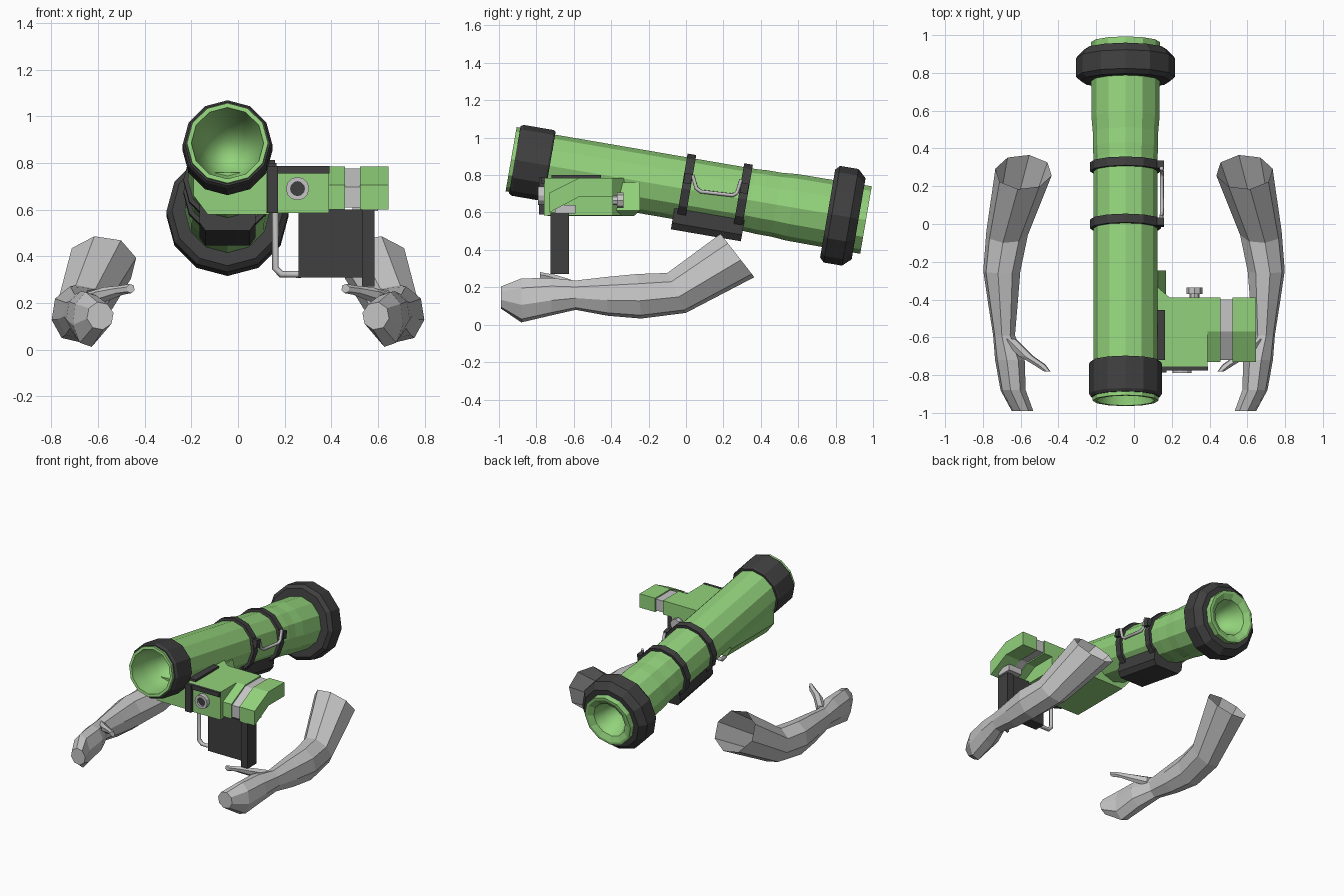
import bpy, bmesh, math
from mathutils import Matrix, Vector

if "Cube" in bpy.data.objects:
    bpy.data.objects.remove(bpy.data.objects["Cube"])


def material(name, rgb):
    m = bpy.data.materials.new(name)
    m.diffuse_color = (*rgb, 1)
    m.use_nodes = True
    m.node_tree.nodes["Principled BSDF"].inputs["Base Color"].default_value = m.diffuse_color
    return m


GREEN = material("green", (0.29, 0.65, 0.20))
DARK = material("charcoal", (0.05, 0.05, 0.05))
GREY = material("light_grey", (0.56, 0.56, 0.56))

# Launch tube frame: local y runs along the tube from its front end
TUBE = Matrix.Translation((-0.045, -0.935, 0.885)) @ Matrix.Rotation(math.radians(-9.73), 4, 'X')
ID = Matrix.Identity(4)


def build(name, verts, faces, mat, M=ID, smooth=None):
    me = bpy.data.meshes.new(name)
    me.from_pydata([M @ Vector(v) for v in verts], [], faces)
    me.materials.append(mat)
    bm = bmesh.new()
    bm.from_mesh(me)
    for i, f in enumerate(bm.faces):
        f.smooth = bool(smooth and smooth(i))
    bmesh.ops.remove_doubles(bm, verts=bm.verts, dist=0.0001)
    bmesh.ops.recalc_face_normals(bm, faces=bm.faces)
    bm.to_mesh(me)
    bm.free()
    ob = bpy.data.objects.new(name, me)
    bpy.context.collection.objects.link(ob)
    return ob


def loft(name, rings, mat, M=ID, cap0=True, cap1=True, smooth=None):
    n = len(rings[0])
    verts = [v for r in rings for v in r]
    faces = [(k * n + i, k * n + (i + 1) % n, (k + 1) * n + (i + 1) % n, (k + 1) * n + i)
             for k in range(len(rings) - 1) for i in range(n)]
    if cap0:
        faces.append(tuple(range(n)))
    if cap1:
        faces.append(tuple(range(len(verts) - n, len(verts))))
    return build(name, verts, faces, mat, M, smooth)


def lathe(name, profile, mat, M=TUBE, n=12, smooth=None):
    rings = [[(max(r, 1e-6) * math.sin(2 * math.pi * i / n), t, max(r, 1e-6) * math.cos(2 * math.pi * i / n))
              for i in range(n)] for t, r in profile]
    return loft(name, rings, mat, M, False, False, smooth)


def slab(name, profile, x0, x1, mat, M=ID):
    """Extrude a (y, z) profile along x."""
    return loft(name, [[(x, y, z) for y, z in profile] for x in (x0, x1)], mat, M)


def box(name, x0, x1, y0, y1, z0, z1, mat, M=ID):
    return slab(name, [(y0, z0), (y1, z0), (y1, z1), (y0, z1)], x0, x1, mat, M)


def rod(name, pts, r, mat):
    cu = bpy.data.curves.new(name, 'CURVE')
    cu.dimensions = '3D'
    cu.bevel_depth = r
    cu.bevel_resolution = 1
    cu.use_fill_caps = True
    s = cu.splines.new('POLY')
    s.points.add(len(pts) - 1)
    for p, co in zip(s.points, pts):
        p.co = (*co, 1)
    cu.materials.append(mat)
    ob = bpy.data.objects.new(name, cu)
    bpy.context.collection.objects.link(ob)
    bpy.ops.object.select_all(action='DESELECT')
    ob.select_set(True)
    bpy.context.view_layer.objects.active = ob
    bpy.ops.object.convert(target='MESH')


# Launch tube with a hollow bowl at each end
lathe("launch_tube", [
    (0.30, 0), (0.28, 0.06), (0.21, 0.11), (0.11, 0.14), (0, 0.155), (0, 0.174), (0.2, 0.174),
    (0.21, 0.169), (1.30, 0.169), (1.36, 0.173), (1.44, 0.173), (1.52, 0.18), (1.9, 0.183), (1.925, 0.183),
    (1.925, 0.165), (1.905, 0.125), (1.84, 0.10), (1.77, 0.06), (1.75, 0)],
    GREEN, smooth=lambda i: i < 48 or i >= 180)

# End bumpers and clamp rings
lathe("front_bumper", [(0.02, 0.165), (0.02, 0.182), (0.035, 0.192), (0.2, 0.192), (0.21, 0.185), (0.21, 0.16)], DARK)
lathe("rear_bumper", [(1.717, 0.17), (1.717, 0.238), (1.74, 0.262), (1.84, 0.262), (1.885, 0.22), (1.885, 0.17)], DARK)
for i, t in enumerate((0.925, 1.232)):
    lathe(f"clamp_ring_{i}", [(t, 0.16), (t, 0.189), (t + 0.047, 0.189), (t + 0.047, 0.16)], DARK)
    box(f"clamp_lug_{i}", 0.165, 0.203, t + 0.003, t + 0.044, 0.03, 0.085, DARK, TUBE)

# Carry handle on the right side of the tube
rod("carry_handle", [(0.145, 0.035, 0.80), (0.148, 0.055, 0.73), (0.148, 0.08, 0.712), (0.148, 0.25, 0.692),
                     (0.148, 0.272, 0.705), (0.145, 0.295, 0.775)], 0.011, GREY)

# Shoulder pad under the tube, bevelled along the bottom
pad = [(-0.12, -0.11), (-0.12, -0.19), (-0.095, -0.225), (0.095, -0.225), (0.12, -0.19), (0.12, -0.11)]
loft("shoulder_pad", [[(x, t, z) for x, z in pad] for t in (0.905, 1.285)], DARK, TUBE)

# Green cradle joining tube and sight unit
cradle = [(-0.19, 0.76), (-0.19, 0.66), (-0.13, 0.58), (0.13, 0.58), (0.17, 0.61), (0.13, 0.76)]
loft("cradle", [[(x, y + (0.035 if z > 0.6 and y > -0.5 else 0), z) for x, z in cradle]
                for y in (-0.74, -0.28)], GREEN)

# Sight unit body
plan = [(0.12, -0.76), (0.39, -0.76), (0.39, -0.39), (0.19, -0.39), (0.12, -0.33)]
loft("sight_body", [[(x, y, z) for x, y in plan] for z in (0.585, 0.785)], GREEN)
box("side_plate", 0.115, 0.165, -0.72, -0.455, 0.60, 0.80, DARK)
box("front_frame_side", 0.125, 0.172, -0.785, -0.755, 0.588, 0.787, DARK)
box("front_frame_top", 0.172, 0.392, -0.775, -0.755, 0.755, 0.787, DARK)


# Bent visor sections at the outer end
def visor(o):
    return [(-0.73 + o, 0.60 + o), (-0.73 + o, 0.705 - o), (-0.57, 0.785 - o), (-0.39 - o, 0.785 - o),
            (-0.39 - o, 0.685 + o), (-0.57, 0.685 + o)]


slab("visor_inner", visor(0), 0.385, 0.458, GREEN)
slab("visor_band", visor(0.009), 0.455, 0.525, GREY)
slab("visor_outer", visor(0), 0.522, 0.645, GREEN)

# Front lens and rear knob
lens = Matrix.Translation((0.255, -0.79, 0.69))
lathe("lens_ring", [(0.04, 0.05), (0, 0.05), (0, 0.03), (0.02, 0.03)], GREY, lens)
lathe("lens_glass", [(0.015, 0), (0.015, 0.031)], DARK, lens)
knob = Matrix.Translation((0.32, -0.40, 0.665))
lathe("rear_knob", [(0, 0.026), (0.03, 0.026), (0.03, 0.042), (0.065, 0.042), (0.065, 0)], GREY, knob, 8)

# Grip block, its end column and the guard loop
box("grip_block", 0.26, 0.535, -0.715, -0.635, 0.31, 0.60, DARK)
box("grip_column", 0.53, 0.585, -0.725, -0.625, 0.27, 0.60, DARK)
box("grip_mount", 0.49, 0.60, -0.70, -0.59, 0.595, 0.64, GREY)
rod("guard_loop", [(0.16, -0.675, 0.60), (0.16, -0.675, 0.35), (0.185, -0.675, 0.323), (0.27, -0.675, 0.323)], 0.015, GREY)

# Arm cross-sections: x, y, z, half width, half height, tilt
ARM = [(0.585, 0.275, 0.37, 0.152, 0.15, 38), (0.672, -0.05, 0.17, 0.112, 0.12, 25),
       (0.70, -0.25, 0.152, 0.10, 0.122, 5), (0.694, -0.42, 0.152, 0.08, 0.106, 0),
       (0.688, -0.59, 0.158, 0.059, 0.08, 0), (0.657, -0.72, 0.15, 0.08, 0.102, 0),
       (0.64, -0.88, 0.13, 0.068, 0.12, 0), (0.59, -0.99, 0.145, 0.058, 0.06, 0)]
THUMB = [(0.66, -0.61, 0.20, 0.04, 0.04, 0), (0.57, -0.70, 0.238, 0.04, 0.03, 0),
         (0.50, -0.745, 0.255, 0.034, 0.02, 0), (0.46, -0.78, 0.262, 0.018, 0.02, 0)]


def sections(rows, side, n):
    rings = []
    for x, y, z, w, h, tilt in rows:
        a = math.radians(tilt)
        ring = []
        for i in range(n):
            u, v = w * math.sin(2 * math.pi * i / n + 0.2), h * math.cos(2 * math.pi * i / n + 0.2)
            ring.append((side * (x + u), y - v * math.sin(a), z + v * math.cos(a)))
        rings.append(ring)
    return rings


# Mirrored pair of arms, open at the sleeve end
for label, side in (("left", -1), ("right", 1)):
    loft(f"{label}_arm", sections(ARM, side, 8), GREY, cap0=False)
    loft(f"{label}_thumb", sections(THUMB, side, 6), GREY)
